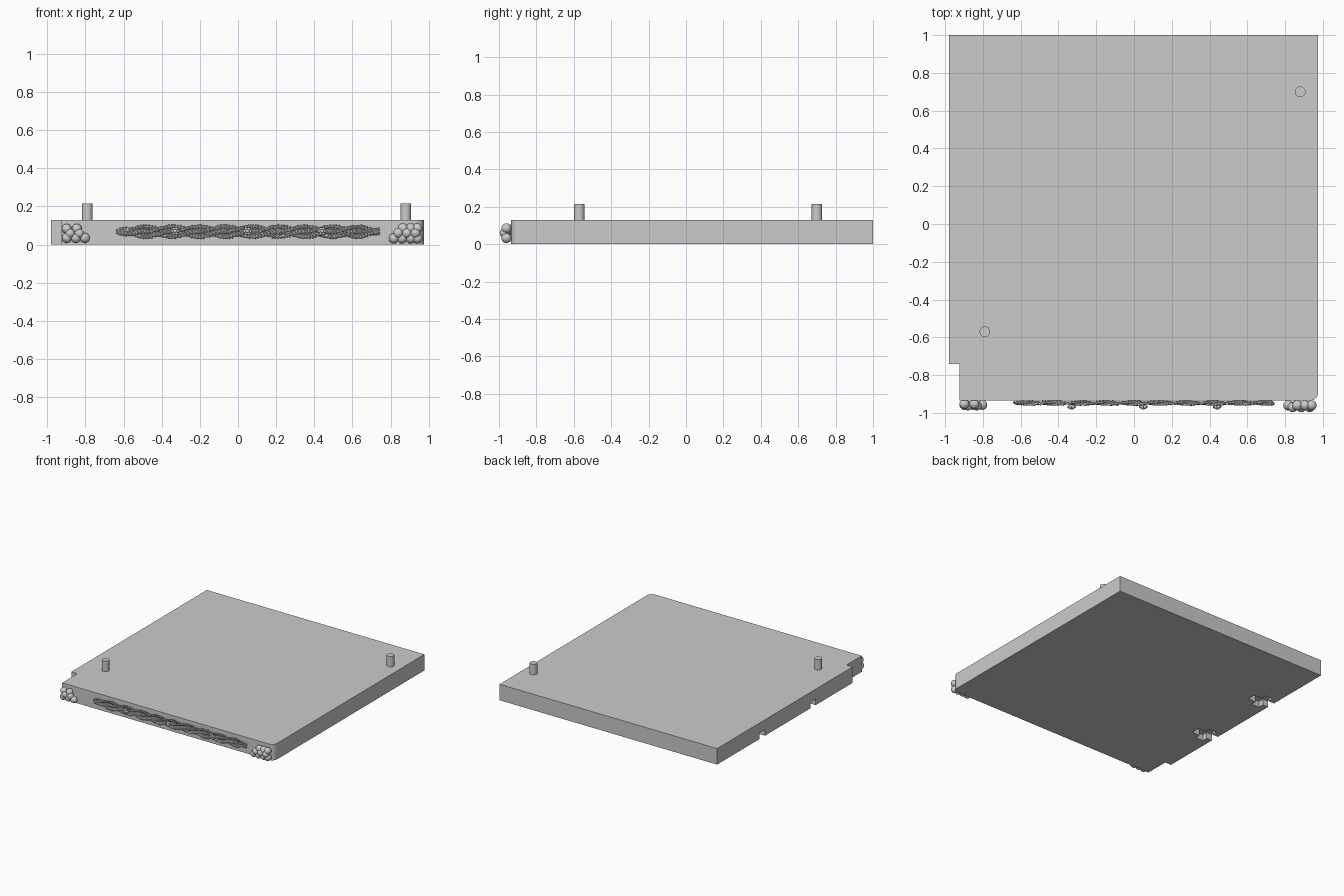
import bpy, bmesh, math, random
from mathutils import Matrix, Vector

random.seed(4)
cube = bpy.data.objects.get("Cube")
if cube:
    bpy.data.objects.remove(cube, do_unlink=True)

grey = bpy.data.materials.new("plain_grey")
grey.use_nodes = True
grey.diffuse_color = (0.6, 0.6, 0.6, 1)
grey.node_tree.nodes["Principled BSDF"].inputs["Base Color"].default_value = (0.6, 0.6, 0.6, 1)


def make_object(name, bm, smooth=False):
    bmesh.ops.recalc_face_normals(bm, faces=bm.faces)
    mesh = bpy.data.meshes.new(name)
    bm.to_mesh(mesh)
    bm.free()
    obj = bpy.data.objects.new(name, mesh)
    bpy.context.collection.objects.link(obj)
    mesh.materials.append(grey)
    if smooth:
        bpy.ops.object.select_all(action="DESELECT")
        obj.select_set(True)
        bpy.context.view_layer.objects.active = obj
        bpy.ops.object.shade_smooth_by_angle(angle=math.radians(40))
    return obj


def prism(name, outline, bottom, top):
    bm = bmesh.new()
    face = bm.faces.new([bm.verts.new((x, y, bottom)) for x, y in outline])
    solid = bmesh.ops.extrude_face_region(bm, geom=[face])["geom"]
    bmesh.ops.translate(bm, vec=(0, 0, top - bottom),
                        verts=[v for v in solid if isinstance(v, bmesh.types.BMVert)])
    return make_object(name, bm)


# Base slab with a stepped corner and a rounded corner
LEFT, RIGHT, FRONT, BACK, TOP = -0.98, 0.975, -0.935, 1.0, 0.13
R = 0.045
outline = [(LEFT, BACK), (LEFT, -0.74), (-0.925, -0.74), (-0.925, FRONT)]
for i in range(9):
    a = -math.pi / 2 + i * math.pi / 16
    outline.append((RIGHT - R + R * math.cos(a), FRONT + R + R * math.sin(a)))
outline.append((RIGHT, BACK))
slab = prism("base_slab", outline, 0, TOP)

# Cross-shaped clip slots in the underside
for y in (0.42, -0.23):
    plan = [(-1.1, 0.035), (-0.93, 0.035), (-0.93, 0.08), (-0.86, 0.08), (-0.86, 0.035), (-0.79, 0.035)]
    plan += [(x, -d) for x, d in reversed(plan)]
    cutter = prism("slot_cutter", [(x, y + d) for x, d in plan], -0.05, 0.05)
    cutter.hide_render = True
    cutter.hide_viewport = True
    cut = slab.modifiers.new("clip_slot", "BOOLEAN")
    cut.operation = "DIFFERENCE"
    cut.solver = "EXACT"
    cut.object = cutter

# Locating pegs
for name, x, y in (("front_peg", -0.79, -0.57), ("back_peg", 0.88, 0.70)):
    bm = bmesh.new()
    bmesh.ops.create_cone(bm, cap_ends=True, segments=32, radius1=0.028, radius2=0.028,
                          depth=0.095, matrix=Matrix.Translation((x, y, 0.1675)))
    make_object(name, bm, True)


# Berry clusters: rows of (height, radius, depth, x positions)
def cluster(name, rows):
    bm = bmesh.new()
    for z, r, y, xs in rows:
        for x in xs:
            bmesh.ops.create_uvsphere(bm, u_segments=20, v_segments=12, radius=r,
                                      matrix=Matrix.Translation((x, y, z)))
    make_object(name, bm, True)


cluster("right_berry_cluster", [
    (0.035, 0.026, -0.958, (-0.898, -0.85, -0.803)),
    (0.058, 0.025, -0.962, (-0.88, -0.832)),
    (0.083, 0.026, -0.953, (-0.898, -0.845))])
cluster("left_berry_cluster", [
    (0.033, 0.027, -0.96, (0.817, 0.86, 0.905, 0.94)),
    (0.060, 0.026, -0.97, (0.84, 0.885, 0.93)),
    (0.085, 0.027, -0.96, (0.865, 0.905, 0.94))])

# Leafy garland: overlapping pointed leaves on two twisted strands
bm = bmesh.new()


def leaf(centre, direction, length, width):
    turn = Vector(direction).to_track_quat("X", "Y").to_matrix().to_4x4()
    shape = Matrix.Diagonal((length, width, width, 1))
    bmesh.ops.create_icosphere(bm, subdivisions=1, radius=1,
                               matrix=Matrix.Translation(centre) @ turn @ shape)


START, END, STEPS = -0.625, 0.73, 90
for i in range(STEPS + 1):
    x = START + (END - START) * i / STEPS
    taper = min(1, 0.35 + 7 * min(x - START, END - x))
    for strand in (0, math.pi):
        phase = x * 2 * math.pi / 0.28 + strand
        z = 0.068 + 0.014 * taper * math.sin(phase)
        y = -0.948 - 0.006 * math.cos(phase)
        for side in (-1, 1):
            direction = (0.8, random.uniform(-0.5, 0.1), side * random.uniform(0.4, 1))
            leaf((x, y, z + side * 0.012 * taper), direction, 0.02, 0.008)
make_object("leaf_garland", bm)

# Small blossoms along the garland
bm = bmesh.new()
for x in (-0.33, 0.05, 0.44):
    for k in range(6):
        a = k * math.pi / 3
        r = 0.014
        bmesh.ops.create_icosphere(bm, subdivisions=2, radius=0.009, matrix=Matrix.Translation(
            (x + r * math.cos(a), -0.968, 0.07 + r * math.sin(a))))
    bmesh.ops.create_icosphere(bm, subdivisions=2, radius=0.01,
                               matrix=Matrix.Translation((x, -0.973, 0.07)))
make_object("garland_blossoms", bm, True)
